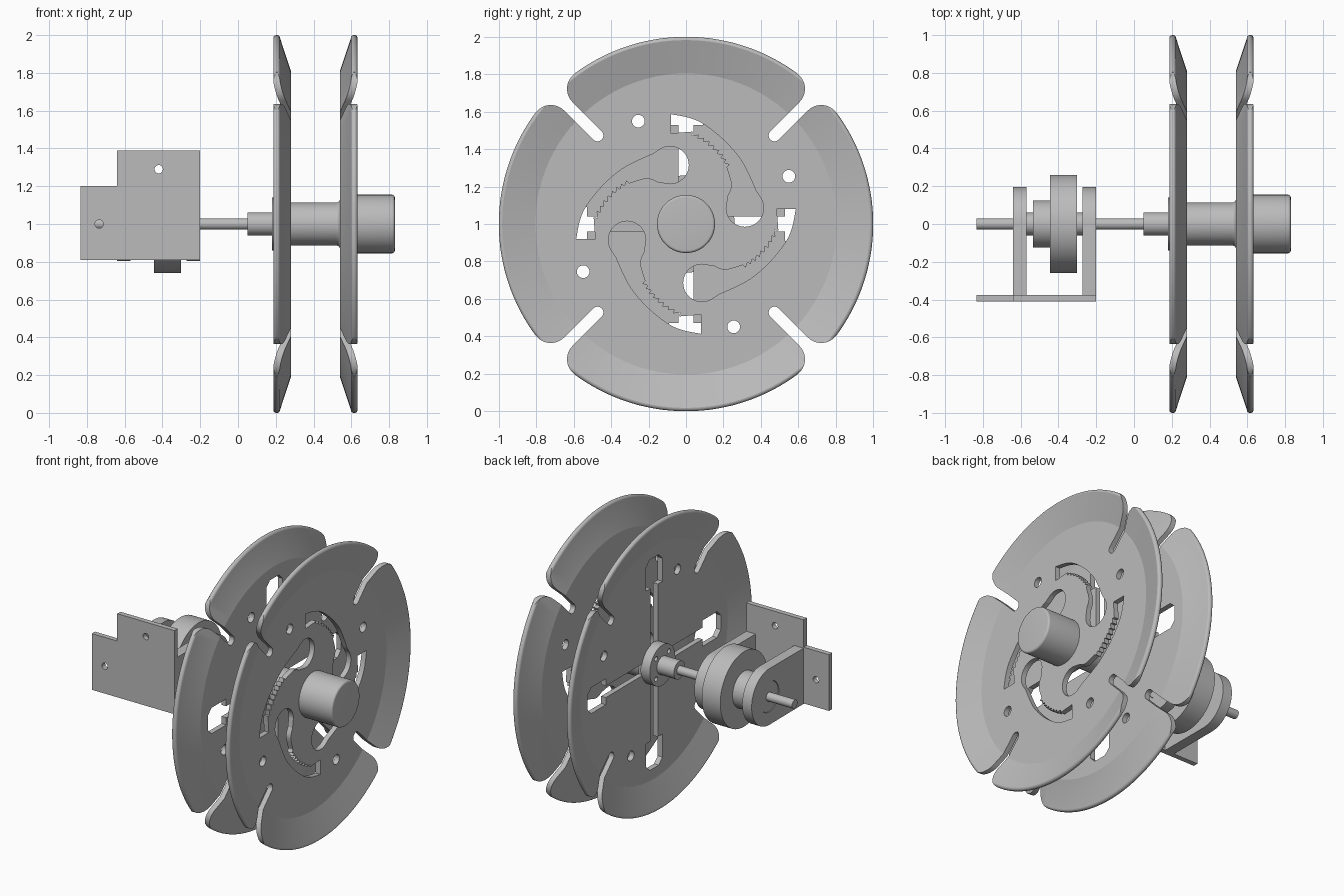
import bpy, bmesh
from math import sin, cos, pi, radians, sqrt, atan2
from mathutils import Matrix, Vector

if "Cube" in bpy.data.objects:
    bpy.data.objects.remove(bpy.data.objects["Cube"])

grey = bpy.data.materials.new("plain_grey")
grey.use_nodes = True
tone = (0.5, 0.5, 0.5, 1)
grey.diffuse_color = tone
grey.node_tree.nodes["Principled BSDF"].inputs["Base Color"].default_value = tone
AXIS = Matrix.Translation((0, 0, 1))
SEG = 96


def finish(name, bm, shade=True):
    """Turn a bmesh into an object standing on the main axis."""
    bmesh.ops.recalc_face_normals(bm, faces=bm.faces)
    mesh = bpy.data.meshes.new(name)
    bm.to_mesh(mesh)
    bm.free()
    mesh.transform(AXIS)
    mesh.materials.append(grey)
    ob = bpy.data.objects.new(name, mesh)
    bpy.context.collection.objects.link(ob)
    if shade:
        smooth(ob)
    return ob


def smooth(ob):
    bpy.ops.object.select_all(action="DESELECT")
    ob.select_set(True)
    bpy.context.view_layer.objects.active = ob
    bpy.ops.object.shade_smooth_by_angle(angle=radians(17))


def lathe(name, profile, shade=True, seg=SEG):
    """Spin (x, radius) points round the x axis."""
    bm = bmesh.new()
    rings = []
    for x, r in profile:
        if r == 0:
            rings.append([bm.verts.new((x, 0, 0))] * seg)
        else:
            rings.append([bm.verts.new((x, r * cos(2 * pi * i / seg), r * sin(2 * pi * i / seg)))
                          for i in range(seg)])
    for a, b in zip(rings, rings[1:]):
        for i in range(seg):
            j = (i + 1) % seg
            quad = list(dict.fromkeys((a[i], a[j], b[j], b[i])))
            bm.faces.new(quad)
    return finish(name, bm, shade)


def rod(name, x0, x1, r, e=0.0):
    """Solid cylinder with an optional rounded far edge."""
    rim = [(x1 - e + e * sin(a * pi / 12), r - e + e * cos(a * pi / 12)) for a in range(7)] if e else [(x1, r)]
    return lathe(name, [(x0, 0), (x0, r)] + rim + [(x1, 0)])


def prism(bm, outline, x0, x1):
    """Extrude a (y, z) outline along x."""
    lo, hi = ([bm.verts.new((x, y, z)) for y, z in outline] for x in (x0, x1))
    bm.faces.new(lo)
    bm.faces.new(hi)
    n = len(lo)
    for i in range(n):
        bm.faces.new((lo[i], lo[(i + 1) % n], hi[(i + 1) % n], hi[i]))


def arc(cy, cz, r, a0, a1, n=16):
    return [(cy + r * cos(a0 + (a1 - a0) * i / n), cz + r * sin(a0 + (a1 - a0) * i / n)) for i in range(n + 1)]


def circle(cy, cz, r, n=32):
    return arc(cy, cz, r, 0, 2 * pi, n)[:-1]


def turn(outline, a):
    return [(y * cos(a) - z * sin(a), y * sin(a) + z * cos(a)) for y, z in outline]


def spline(pts, n=6):
    """Smooth curve through the points."""
    p = [Vector(q) for q in [pts[0]] + pts + [pts[-1]]]
    out = []
    for a, b, c, d in zip(p, p[1:], p[2:], p[3:]):
        for i in range(n):
            t = i / n
            q = b + (c - a) * t / 2 + (2 * a - 5 * b + 4 * c - d) * t * t / 2 + (3 * b - a - 3 * c + d) * t ** 3 / 2
            out.append(tuple(q))
    return out + [pts[-1]]


def cut(ob, outlines, x0, x1):
    """Cut outlines straight through an object along x."""
    bm = bmesh.new()
    for o in outlines:
        prism(bm, o, x0, x1)
    tool = finish(ob.name + "_cutter", bm, False)
    mod = ob.modifiers.new("cut", "BOOLEAN")
    mod.operation, mod.solver, mod.object = "DIFFERENCE", "EXACT", tool
    bpy.context.view_layer.objects.active = ob
    bpy.ops.object.modifier_apply(modifier="cut")
    bpy.data.objects.remove(tool)
    smooth(ob)


# Rim slots with rounded petal corners
w, f = 0.032, 0.1
u = sqrt((1 - f) ** 2 - (w + f) ** 2)
side = arc(u, w + f, f, -pi / 2, atan2(w + f, u), 14)
tip = Vector(side[-1]) * 1.1
half = side + [tuple(tip)]
slot = arc(0.67, 0, w, 3 * pi / 2, pi / 2, 14) + half + [(y, -z) for y, z in reversed(half)]
quarters = [k * pi / 2 for k in range(4)]
common = [turn(slot, a + pi / 4) for a in quarters]
common += [turn(circle(0.55, 0.255, 0.034), a) for a in quarters]

# Curved openings with a toothed inner edge and a round end
sweep = spline([(-0.08, 0.587), (0.02, 0.567), (0.1, 0.53), (0.2, 0.45), (0.285, 0.355), (0.335, 0.265), (0.375, 0.175)])
bulb = arc(0.315, 0.085, 0.1, 0.6, -pi, 24)
neck = spline([(0.225, 0.15), (0.245, 0.21), (0.22, 0.3)])
teeth = []
for i in range(9):
    a, r = radians(54 + 4 * i), 0.375 + 0.0125 * i
    teeth += [(r * cos(a), r * sin(a)), ((r + 0.02) * cos(a), (r + 0.02) * sin(a))]
opening = sweep + bulb + neck + teeth + [(-0.08, 0.485)]

# Keyhole guide slots: narrow toward the hub, wide at the end
edge = [(0.12, 0.04), (0.53, 0.04), (0.53, 0.09), (0.69, 0.09), (0.73, 0.05)]
guide = edge + [(y, -z) for y, z in reversed(edge)]

# Dished discs
t = 0.036
rim = [(0.615 + t / 2 * -cos(k * pi / 12), 0.983 + t / 2 * sin(k * pi / 12)) for k in range(13)]
dish = [(0.54, 0), (0.54, 0.81)] + rim + [(0.54 + t, 0.805), (0.54 + t, 0)]
outer_disc = lathe("outer_disc", dish, False, 144)
cut(outer_disc, common + [turn(opening, a) for a in quarters], 0.4, 0.8)
inner_disc = lathe("inner_disc", [(0.82 - x, r) for x, r in dish], False, 144)
cut(inner_disc, common + [turn(guide, a) for a in quarters], 0.1, 0.4)

# Core between the discs, flared at the outer disc, and end knob
flare = [(0.54 - 0.025 * cos(k * pi / 12), 0.14 - 0.025 * sin(k * pi / 12)) for k in range(7)]
flare = [(0.54 - 0.022 + 0.022 * sin(k * pi / 12), 0.135 - 0.022 * cos(k * pi / 12)) for k in range(7)]
lathe("core", [(0.27, 0), (0.27, 0.113)] + flare + [(0.54, 0)])
rod("knob", 0.56, 0.83, 0.155, 0.014)

# Hub flange with screw holes, collar and shaft
flange = rod("hub_flange", 0.18, 0.25, 0.14)
cut(flange, [turn(circle(0.1, 0, 0.016, 16), a + pi / 4) for a in quarters], 0.1, 0.23)
rod("hub_collar", 0.05, 0.2, 0.062)
rod("shaft", -0.835, 0.1, 0.03)

# Pulley on the shaft
pulley = [(-0.575, 0), (-0.575, 0.06), (-0.535, 0.06), (-0.535, 0.125), (-0.445, 0.125), (-0.445, 0.26),
          (-0.303, 0.26), (-0.303, 0.06), (-0.265, 0.06), (-0.265, 0)]
lathe("pulley", pulley)

# Bracket: two round-ended lugs with bearings
for label, x in (("outer", -0.64), ("inner", -0.272)):
    bm = bmesh.new()
    prism(bm, [(-0.38, -0.193)] + arc(0, 0, 0.195, -pi / 2, pi / 2, 32) + [(-0.38, 0.193)], x, x + 0.072)
    lug = finish(label + "_lug", bm)
    cut(lug, [circle(0, 0, 0.105, 64)], x - 0.1, x + 0.2)
    rod(label + "_bearing", x + 0.004, x + 0.068, 0.103)

# Bracket mounting plate with a stepped top and two holes, turned to face the front
bm = bmesh.new()
prism(bm, [(-0.835, -0.19), (-0.2, -0.19), (-0.2, 0.39), (-0.64, 0.39), (-0.64, 0.2), (-0.835, 0.2)], 0.375, 0.41)
plate = finish("mounting_plate", bm, False)
cut(plate, [circle(-0.42, 0.29, 0.022), circle(-0.735, 0, 0.022)], 0.3, 0.5)
plate.data.transform(Matrix.Rotation(-pi / 2, 4, "Z"))
